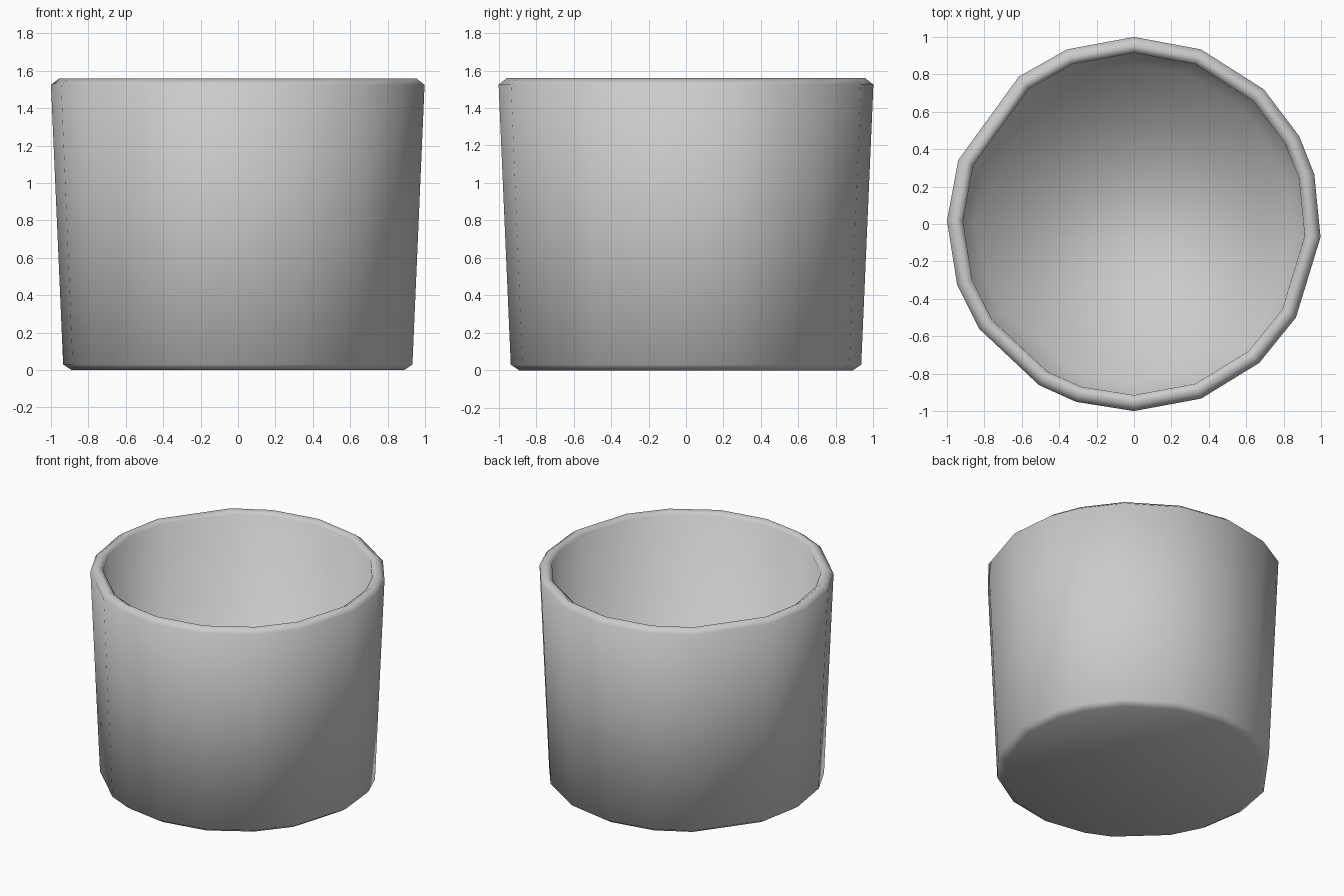
import bpy, bmesh
from math import radians, cos, sin

if "Cube" in bpy.data.objects:
    bpy.data.objects.remove(bpy.data.objects["Cube"])

# uneven facet directions around the cup (degrees, counter-clockwise)
ANGLES = [-4, 15.5, 28, 46, 69, 90, 111, 128, 160, 179,
          199, 214, 239.5, 252, 270, 291, 312, 330]

# (radius, height) from the underside, up the outer wall, over the rim, down to the inner floor
PROFILE = [(0.89, 0.0), (0.935, 0.03), (1.0, 1.525), (0.955, 1.56),
           (0.915, 1.535), (0.85, 0.10)]


def add_ring(bm, radius, z):
    return [bm.verts.new((radius * cos(radians(a)), radius * sin(radians(a)), z))
            for a in ANGLES]


bm = bmesh.new()
rings = [add_ring(bm, r, z) for r, z in PROFILE]
n = len(ANGLES)

# walls and rim
for low, high in zip(rings, rings[1:]):
    for i in range(n):
        j = (i + 1) % n
        bm.faces.new((low[i], low[j], high[j], high[i]))

# underside and inner floor
bm.faces.new(rings[0][::-1])
bm.faces.new(rings[-1])
bmesh.ops.recalc_face_normals(bm, faces=bm.faces)

# smooth shading over the whole cup
for f in bm.faces:
    f.smooth = True

mesh = bpy.data.meshes.new("cup")
bm.to_mesh(mesh)
bm.free()
cup = bpy.data.objects.new("cup", mesh)
bpy.context.collection.objects.link(cup)
